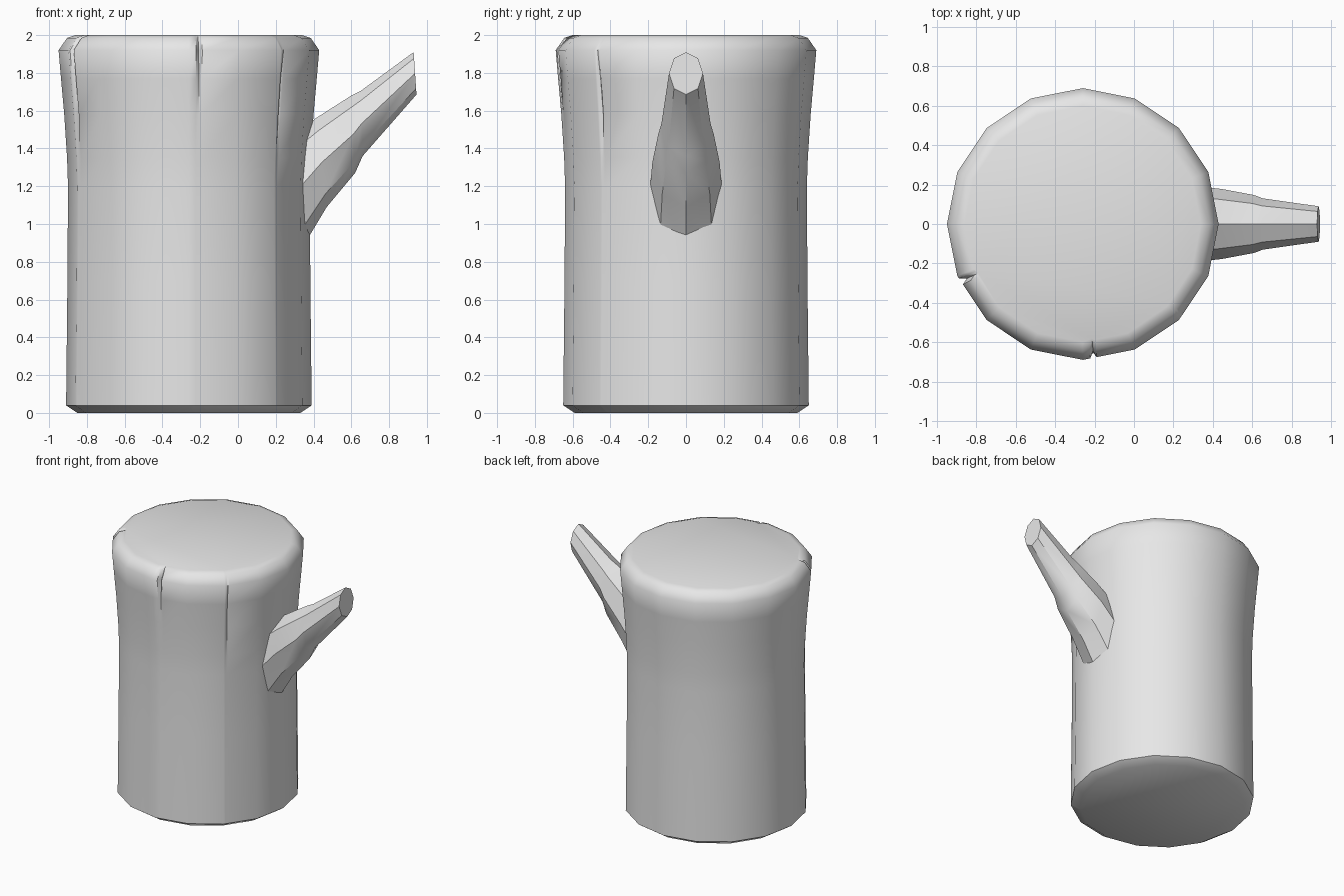
import bpy, bmesh, math

if "Cube" in bpy.data.objects:
    bpy.data.objects.remove(bpy.data.objects["Cube"], do_unlink=True)

mat = bpy.data.materials.new("plain grey")
mat.use_nodes = True
GREY = (0.8, 0.8, 0.8, 1)
mat.diffuse_color = GREY
mat.node_tree.nodes["Principled BSDF"].inputs["Base Color"].default_value = GREY

SIDES = 16
CENTRE_X = -0.26


def loft(name, rings):
    """Skin a list of equal rings and cap both ends."""
    bm = bmesh.new()
    loops = [[bm.verts.new(p) for p in ring] for ring in rings]
    n = len(loops[0])
    for a, b in zip(loops, loops[1:]):
        for i in range(n):
            j = (i + 1) % n
            bm.faces.new((a[i], a[j], b[j], b[i]))
    bm.faces.new(loops[0][::-1])
    bm.faces.new(loops[-1])
    bmesh.ops.recalc_face_normals(bm, faces=bm.faces)
    mesh = bpy.data.meshes.new(name)
    bm.to_mesh(mesh)
    bm.free()
    mesh.materials.append(mat)
    obj = bpy.data.objects.new(name, mesh)
    bpy.context.collection.objects.link(obj)
    bpy.ops.object.select_all(action="DESELECT")
    obj.select_set(True)
    bpy.context.view_layer.objects.active = obj
    bpy.ops.object.shade_smooth_by_angle(angle=math.radians(40))
    return obj


# Trunk profile (radius, height)
profile = [(0.59, 0), (0.65, 0.04), (0.643, 0.7), (0.64, 1.2), (0.645, 1.35),
           (0.66, 1.58), (0.677, 1.77), (0.69, 1.92), (0.645, 1.985), (0.60, 2.0)]

# Bark cracks: angle, half width (degrees), depth at each height
cracks = [
    (274.6, 1.4, {1.77: 0.012, 1.92: 0.035, 1.985: 0.03, 2.0: 0.01}),
    (205.2, 1.5, {1.58: 0.012, 1.77: 0.02, 1.92: 0.035, 1.985: 0.03, 2.0: 0.01}),
    (317.0, 1.0, {1.58: 0.014, 1.77: 0.01}),
]
spokes = [(i * 360 / SIDES, {}) for i in range(SIDES)]
for angle, half, depth in cracks:
    spokes += [(angle - half, {}), (angle, depth), (angle + half, {})]
spokes.sort(key=lambda s: s[0])


def trunk_point(r, z, degrees, depth):
    # Extra spokes stay on the flat sides between the main corners
    step = 360 / SIDES
    off = math.radians(degrees % step - step / 2)
    r = r * math.cos(math.pi / SIDES) / math.cos(off) - depth.get(z, 0)
    t = math.radians(degrees)
    return (CENTRE_X + r * math.cos(t), r * math.sin(t), z)


loft("trunk", [[trunk_point(r, z, a, d) for a, d in spokes] for r, z in profile])

# Branch rings: lower point (x, z), upper point (x, z), half width
branch = [
    ((0.32, 0.84), (0.24, 1.44), 0.195),
    ((0.47, 1.09), (0.42, 1.565), 0.178),
    ((0.62, 1.27), (0.60, 1.68), 0.147),
    ((0.66, 1.36), (0.65, 1.705), 0.130),
    ((0.945, 1.685), (0.93, 1.91), 0.090),
]


def branch_ring(low, high, half):
    ring = []
    for i in range(8):
        t = i * math.pi / 4
        k = (1 + math.cos(t)) / 2
        ring.append((low[0] + k * (high[0] - low[0]), half * math.sin(t),
                     low[1] + k * (high[1] - low[1])))
    return ring


loft("branch_stub", [branch_ring(*b) for b in branch])
